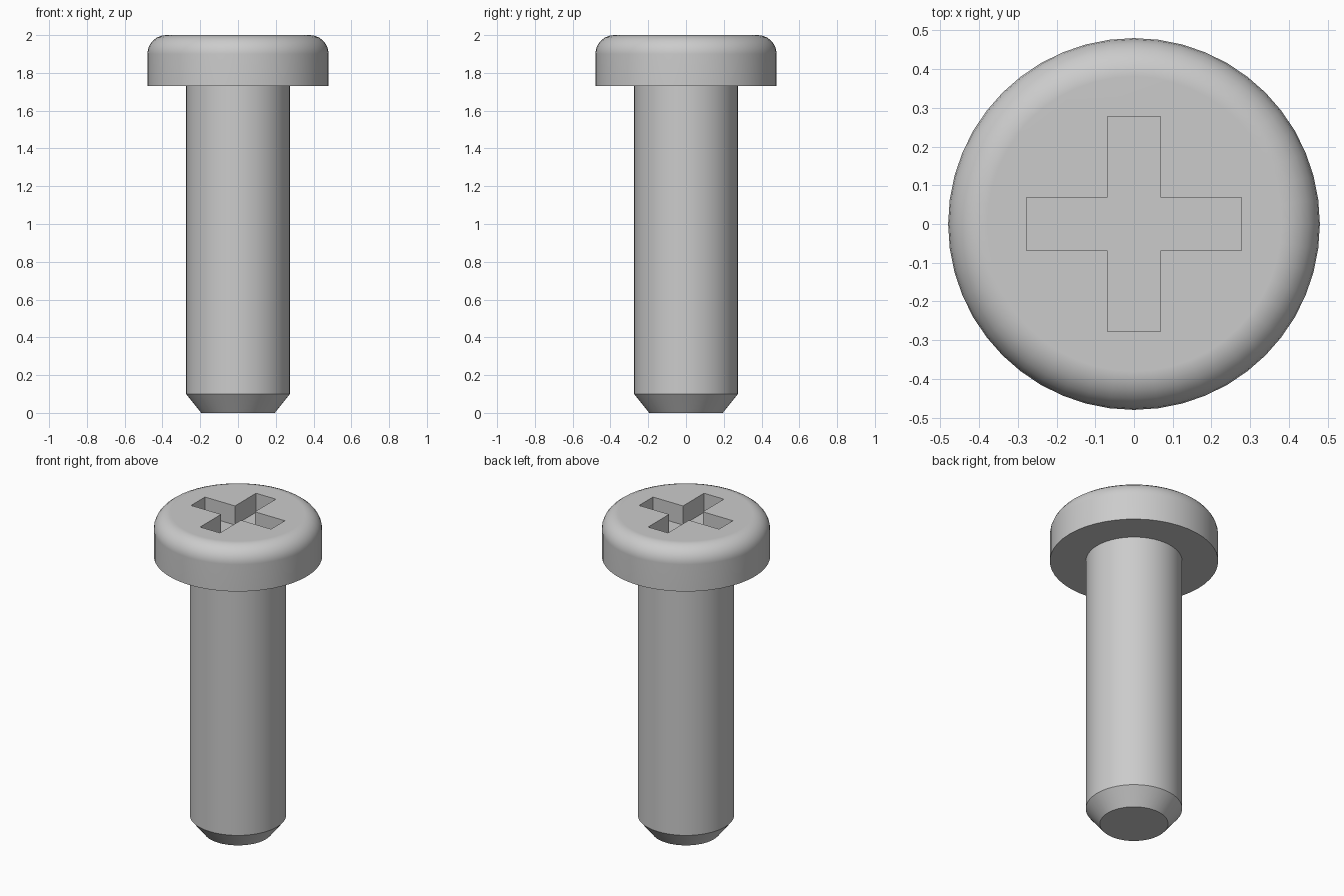
import bpy, bmesh, math

if "Cube" in bpy.data.objects:
    bpy.data.objects.remove(bpy.data.objects["Cube"])

SEGMENTS = 48
HEAD_R, FILLET, HEAD_BASE, TOP = 0.48, 0.10, 1.73, 2.0
SHANK_R, TIP_R, TIP_H = 0.275, 0.195, 0.10
SLOT_HALF_W, SLOT_HALF_L, SLOT_DEPTH = 0.069, 0.278, 0.12


def to_object(name, bm):
    bmesh.ops.recalc_face_normals(bm, faces=bm.faces[:])
    mesh = bpy.data.meshes.new(name)
    bm.to_mesh(mesh)
    bm.free()
    obj = bpy.data.objects.new(name, mesh)
    bpy.context.collection.objects.link(obj)
    return obj


def lathe(name, profile):
    """Solid of revolution from (radius, z) points, capped at both ends."""
    bm = bmesh.new()
    rings = []
    for r, z in profile:
        angles = [2 * math.pi * i / SEGMENTS for i in range(SEGMENTS)]
        rings.append([bm.verts.new((r * math.cos(a), r * math.sin(a), z)) for a in angles])
    for low, high in zip(rings, rings[1:]):
        for i in range(SEGMENTS):
            j = (i + 1) % SEGMENTS
            bm.faces.new((low[i], low[j], high[j], high[i]))
    bm.faces.new(rings[0][::-1])
    bm.faces.new(rings[-1])
    return to_object(name, bm)


def cross_prism(name, w, length, z0, z1):
    """Plus-shaped prism between two heights."""
    bm = bmesh.new()
    arm = [(length, -w), (length, w), (w, w)]
    outline = []
    for _ in range(4):
        outline += arm
        arm = [(-y, x) for x, y in arm]
    face = bm.faces.new([bm.verts.new((x, y, z0)) for x, y in outline])
    result = bmesh.ops.extrude_face_region(bm, geom=[face])
    for v in result["geom"]:
        if isinstance(v, bmesh.types.BMVert):
            v.co.z = z1
    return to_object(name, bm)


# Chamfered tip, shank and round-edged head in one profile
fillet = [(HEAD_R - FILLET + FILLET * math.cos(a), TOP - FILLET + FILLET * math.sin(a))
          for a in (math.pi / 2 * i / 6 for i in range(7))]
screw = lathe("screw", [(TIP_R, 0), (SHANK_R, TIP_H), (SHANK_R, HEAD_BASE),
                        (HEAD_R, HEAD_BASE)] + fillet)

# Cross recess cut into the head
cutter = cross_prism("recess_cutter", SLOT_HALF_W, SLOT_HALF_L, TOP - SLOT_DEPTH, TOP + 0.1)
cutter.hide_render = True
cut = screw.modifiers.new("cross_recess", 'BOOLEAN')
cut.operation = 'DIFFERENCE'
cut.solver = 'EXACT'
cut.object = cutter
bpy.context.view_layer.objects.active = screw
screw.select_set(True)
bpy.ops.object.modifier_apply(modifier=cut.name)
bpy.data.objects.remove(cutter)

# Smooth sides with sharp rims and a flat top
bpy.ops.object.shade_smooth_by_angle(angle=math.radians(30))
normals = screw.modifiers.new("flat_top_normals", 'WEIGHTED_NORMAL')
normals.keep_sharp = True
